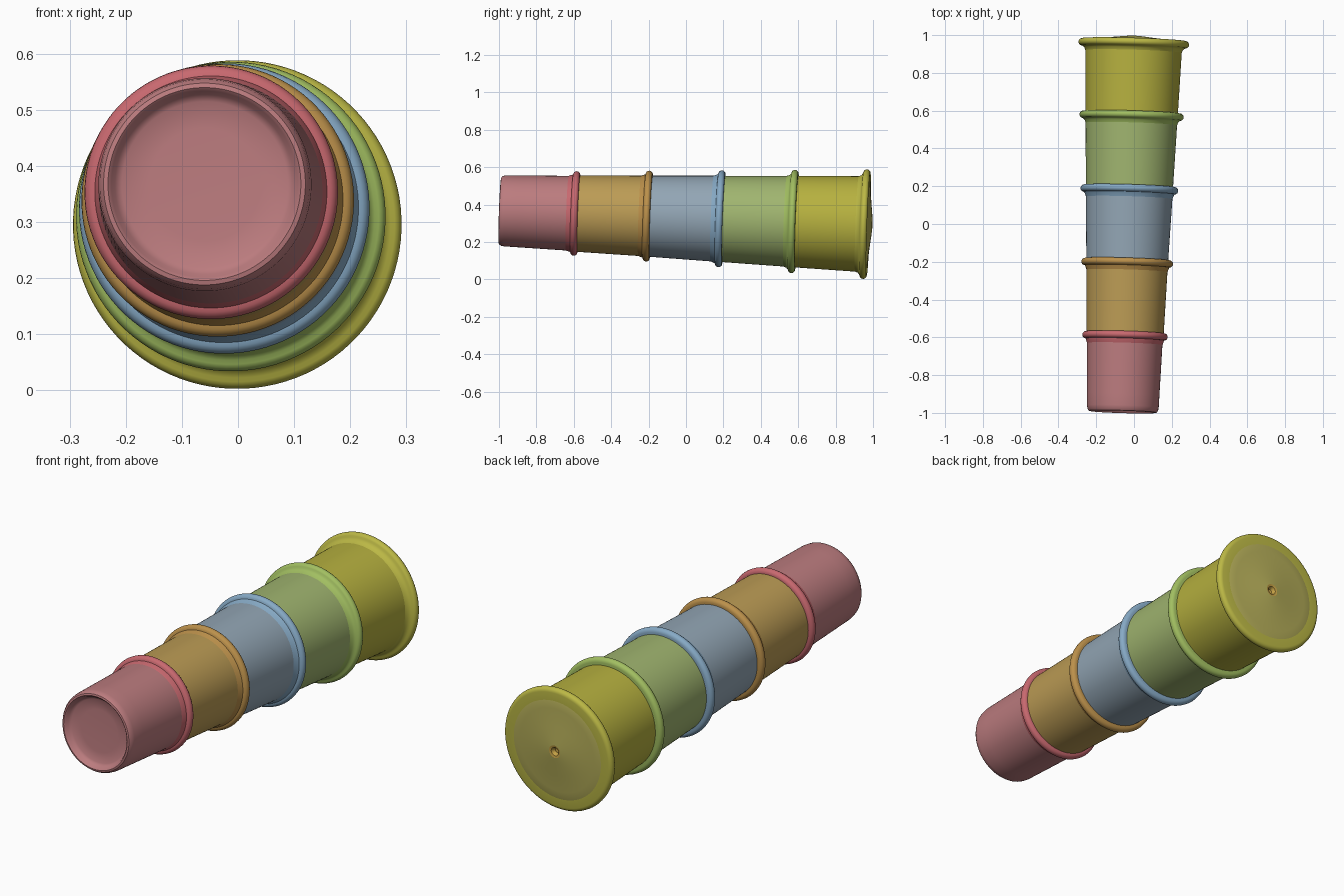
import bpy, math
from mathutils import Vector

if "Cube" in bpy.data.objects:
    bpy.data.objects.remove(bpy.data.objects["Cube"])

SIDES = 96
START = Vector((-0.060, -1.0, 0.368))   # tilted stack axis, small end
END = Vector((0.0, 1.0, 0.294))         # large end
AXIS = (END - START).normalized()
TILT = Vector((0, 0, 1)).rotation_difference(AXIS)


def material(name, rgb):
    m = bpy.data.materials.new(name)
    m.diffuse_color = (*rgb, 1)
    m.use_nodes = True
    m.node_tree.nodes["Principled BSDF"].inputs["Base Color"].default_value = m.diffuse_color
    return m


def lathe(name, profile, mat):
    """Revolve (y, radius) points around the tilted stack axis."""
    verts, faces, rows = [], [], []
    for y, r in profile:
        centre = START.lerp(END, (y + 1) / 2)
        n = 1 if r == 0 else SIDES
        row = []
        for i in range(n):
            a = math.tau * i / n
            row.append(len(verts))
            verts.append(centre + TILT @ Vector((r * math.cos(a), r * math.sin(a), 0)))
        rows.append(row)
    for a, b in zip(rows, rows[1:]):
        for i in range(SIDES):
            j = (i + 1) % SIDES
            if len(a) == 1:
                faces.append((a[0], b[j], b[i]))
            elif len(b) == 1:
                faces.append((a[i], a[j], b[0]))
            else:
                faces.append((a[i], a[j], b[j], b[i]))
    mesh = bpy.data.meshes.new(name)
    mesh.from_pydata(verts, [], faces)
    mesh.materials.append(mat)
    obj = bpy.data.objects.new(name, mesh)
    bpy.context.collection.objects.link(obj)
    bpy.context.view_layer.objects.active = obj
    obj.select_set(True)
    bpy.ops.object.shade_smooth_by_angle(angle=math.radians(40))
    obj.select_set(False)
    return obj


def rim_profile(y, r_in, r_out, half=0.019):
    """Rolled lip: small fillet up from the wall, then a round bead."""
    pts = [(y - 0.045, r_in - 0.002), (y - 0.028, r_in + 0.004)]
    for k in range(9):
        a = math.pi * k / 8
        pts.append((y - half * math.cos(a),
                    r_out - half + half * math.sin(a)))
    pts.append((y + half, r_in - 0.03))
    return pts


# name, body colour, rim colour, wall start y, rim y, wall radii, rim radius
CUPS = [
    ("red", (0.50, 0.20, 0.21), (0.58, 0.14, 0.16), -0.965, -0.592, 0.190, 0.201, 0.226),
    ("orange", (0.50, 0.33, 0.09), (0.50, 0.28, 0.07), -0.60, -0.205, 0.204, 0.216, 0.243),
    ("blue", (0.29, 0.38, 0.46), (0.24, 0.40, 0.56), -0.21, 0.183, 0.216, 0.231, 0.259),
    ("green", (0.35, 0.46, 0.16), (0.36, 0.52, 0.12), 0.175, 0.573, 0.230, 0.244, 0.276),
    ("yellow", (0.47, 0.44, 0.05), (0.50, 0.48, 0.06), 0.565, 0.957, 0.244, 0.257, 0.293),
]

for name, body_rgb, rim_rgb, y0, y1, r0, r1, rr in CUPS:
    body = material(name + "_wall", body_rgb)
    rim = material(name + "_lip", rim_rgb)
    wall = [(y0 + (y1 - y0) * t / 6, r0 + (r1 - r0) * t / 6) for t in range(7)]
    if name == "red":
        # rounded foot and recessed base of the smallest cup
        wall = [(-0.964, 0), (-0.966, 0.10), (-0.968, 0.148), (-0.976, 0.160),
                (-0.990, 0.166), (-0.995, 0.172), (-0.993, 0.180),
                (-0.983, 0.187)] + wall
    lathe(name + "_cup", wall, body)
    lathe(name + "_rim", rim_profile(y1, r1, rr), rim)

# gently domed cover closing the largest cup, with a small central dimple
lathe("end_cover", [(0.966, 0.284), (0.974, 0.272), (0.978, 0.20), (0.986, 0.12),
                    (0.993, 0.06), (0.996, 0.03)], material("cover", (0.46, 0.42, 0.10)))
lathe("cover_centre", [(0.996, 0.03), (0.994, 0.02), (0.978, 0.010), (0.976, 0)],
      material("cover_orange", (0.55, 0.35, 0.06)))
